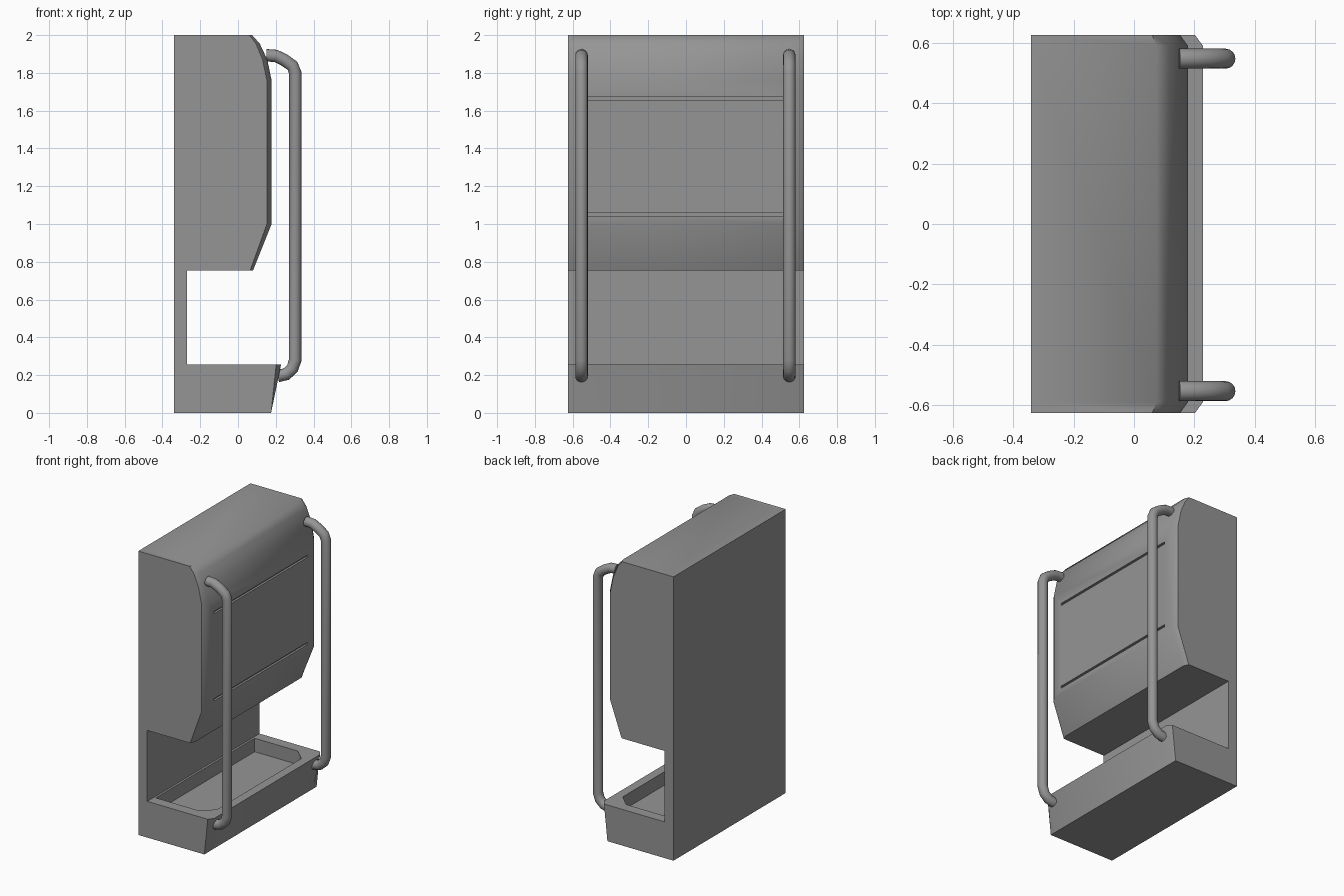
import bpy, bmesh, math
from mathutils import Vector

cube = bpy.data.objects.get("Cube")
if cube:
    bpy.data.objects.remove(cube, do_unlink=True)

GREY = bpy.data.materials.new("mid grey")
GREY.use_nodes = True
GREY.diffuse_color = (0.3, 0.3, 0.3, 1)
GREY.node_tree.nodes["Principled BSDF"].inputs["Base Color"].default_value = (0.3, 0.3, 0.3, 1)


def loft(name, rings):
    """Skin a list of equal closed rings and cap both ends."""
    bm = bmesh.new()
    loops = [[bm.verts.new(p) for p in ring] for ring in rings]
    n = len(loops[0])
    for a, b in zip(loops, loops[1:]):
        for i in range(n):
            j = (i + 1) % n
            bm.faces.new((a[i], a[j], b[j], b[i]))
    bm.faces.new(loops[0])
    bm.faces.new(loops[-1])
    bmesh.ops.recalc_face_normals(bm, faces=bm.faces)
    mesh = bpy.data.meshes.new(name)
    bm.to_mesh(mesh)
    bm.free()
    mesh.materials.append(GREY)
    ob = bpy.data.objects.new(name, mesh)
    bpy.context.collection.objects.link(ob)
    return ob


def activate(ob):
    bpy.ops.object.select_all(action="DESELECT")
    ob.select_set(True)
    bpy.context.view_layer.objects.active = ob


def carve(target, cutter):
    mod = target.modifiers.new("cut", "BOOLEAN")
    mod.operation, mod.solver, mod.object = "DIFFERENCE", "EXACT", cutter
    activate(target)
    bpy.ops.object.modifier_apply(modifier=mod.name)
    bpy.data.objects.remove(cutter, do_unlink=True)


def smooth(ob, degrees):
    activate(ob)
    bpy.ops.object.shade_smooth_by_angle(angle=math.radians(degrees))


# Cabinet side profile: x, z and how far the point steps back at the ends
BACK, HALF = -0.34, 0.625
profile = [
    (BACK, 0, 0), (0.175, 0, 0), (0.228, 0.255, 0.026), (-0.27, 0.255, 0),
    (-0.27, 0.755, 0), (0.08, 0.755, 0.015), (0.178, 1.0, 0.025),
    (0.178, 1.76, 0.025), (0.155, 1.87, 0.025), (0.115, 1.955, 0.02),
    (0.075, 2, 0.015), (BACK, 2, 0),
]
cabinet = loft("cabinet", [
    [(x - step * end, y, z) for x, z, step in profile]
    for y, end in ((-HALF, 1), (-0.59, 0), (0.59, 0), (HALF, 1))
])

# Drip tray recess with clipped front corners
recess = [(-0.255, -0.55), (0.08, -0.55), (0.165, -0.47),
          (0.165, 0.47), (0.08, 0.55), (-0.255, 0.55)]
carve(cabinet, loft("recess_cutter", [[(x, y, z) for x, y in recess] for z in (0.16, 0.4)]))

# Two panel grooves across the front
for z in (1.05, 1.665):
    box = [(0.163, z - 0.008), (0.25, z - 0.008), (0.25, z + 0.008), (0.163, z + 0.008)]
    carve(cabinet, loft("groove_cutter", [[(x, y, h) for x, h in box] for y in (-0.52, 0.52)]))
smooth(cabinet, 52)

# Tubular handles, one along each front edge
path = [Vector(p) for p in (
    (0.15, 1.893), (0.2, 1.89), (0.245, 1.868), (0.288, 1.838), (0.303, 1.8),
    (0.303, 0.28), (0.288, 0.235), (0.255, 0.205), (0.21, 0.195))]
SIDES, RADIUS = 16, 0.033
for side, y in (("right", -0.553), ("left", 0.547)):
    rings = []
    for i, p in enumerate(path):
        before = (p - path[max(i - 1, 0)]).normalized()
        after = (path[min(i + 1, len(path) - 1)] - p).normalized()
        along = (before + after).normalized()
        normal = Vector((-along.y, along.x))
        ring = []
        for k in range(SIDES):
            a = math.tau * k / SIDES
            q = p + normal * RADIUS * math.cos(a)
            ring.append((q.x, y + RADIUS * math.sin(a), q.y))
        rings.append(ring)
    smooth(loft(side + "_handle", rings), 40)
